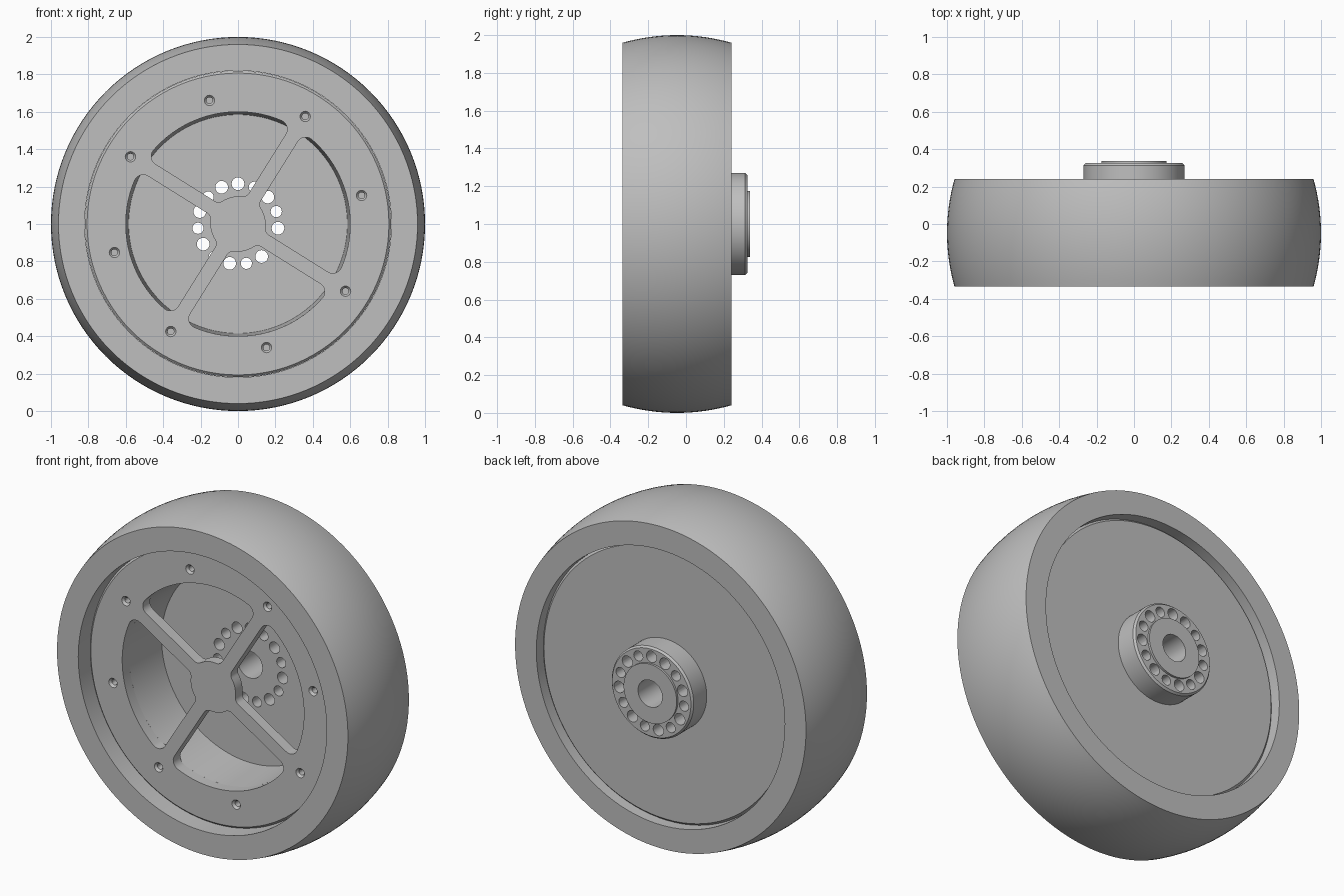
import bpy, bmesh, math
from math import sin, cos, asin, radians, pi
from mathutils import Matrix, Vector

if "Cube" in bpy.data.objects:
    bpy.data.objects.remove(bpy.data.objects["Cube"], do_unlink=True)

grey = bpy.data.materials.new("plain grey")
grey.use_nodes = True
colour = (0.52, 0.52, 0.52, 1)
grey.diffuse_color = colour
grey.node_tree.nodes["Principled BSDF"].inputs["Base Color"].default_value = colour

AXLE = Vector((0, 0, 1))
SPOKE_ANGLE = radians(58)


def finish(bm, name):
    bmesh.ops.recalc_face_normals(bm, faces=bm.faces)
    mesh = bpy.data.meshes.new(name)
    bm.to_mesh(mesh)
    bm.free()
    obj = bpy.data.objects.new(name, mesh)
    bpy.context.collection.objects.link(obj)
    obj.location = AXLE
    mesh.materials.append(grey)
    return obj


def lathe(name, profile, segments=96):
    """Revolve a closed (radius, y) outline about the axle."""
    bm = bmesh.new()
    rings = []
    for i in range(segments):
        a = 2 * pi * i / segments
        rings.append([bm.verts.new((r * cos(a), y, r * sin(a))) for r, y in profile])
    n = len(profile)
    for i, ring in enumerate(rings):
        nxt = rings[(i + 1) % segments]
        for j in range(n):
            k = (j + 1) % n
            bm.faces.new((ring[j], ring[k], nxt[k], nxt[j]))
    return finish(bm, name)


def add_cylinder(bm, r_front, r_back, y0, y1, radius=0, angle=0, segments=20):
    """Cylinder or cone along y, placed on a bolt circle."""
    place = Matrix.Translation((radius * cos(angle), (y0 + y1) / 2, radius * sin(angle)))
    bmesh.ops.create_cone(bm, cap_ends=True, segments=segments, radius1=r_back,
                          radius2=r_front, depth=y1 - y0,
                          matrix=place @ Matrix.Rotation(pi / 2, 4, 'X'))


def cut(target, bm):
    """Subtract a cutter mesh from the target."""
    cutter = finish(bm, "cutter")
    cutter.hide_render = True
    mod = target.modifiers.new("cut", 'BOOLEAN')
    mod.operation, mod.solver, mod.object = 'DIFFERENCE', 'EXACT', cutter
    bpy.context.view_layer.objects.active = target
    bpy.ops.object.modifier_apply(modifier=mod.name)
    bpy.data.objects.remove(cutter, do_unlink=True)


def arc(cx, cy, r, a0, a1, steps):
    return [(cx + r * cos(a0 + (a1 - a0) * i / steps),
             cy + r * sin(a0 + (a1 - a0) * i / steps)) for i in range(steps + 1)]


def window_outline(half_spoke, r_in, r_out, f_in, f_out):
    """Rounded sector between two spokes that are a quarter turn apart."""
    co = asin((half_spoke + f_out) / (r_out - f_out))
    ci = asin((half_spoke + f_in) / (r_in + f_in))
    do, di = r_out - f_out, r_in + f_in
    q = pi / 2
    pts = arc(do * cos(co), do * sin(co), f_out, -q, co, 7)
    pts += arc(0, 0, r_out, co, q - co, 24)[1:-1]
    pts += arc(do * sin(co), do * cos(co), f_out, q - co, pi, 7)
    pts += arc(di * sin(ci), di * cos(ci), f_in, pi, 3 * q - ci, 6)
    pts += arc(0, 0, r_in, q - ci, ci, 6)[1:-1]
    pts += arc(di * cos(ci), di * sin(ci), f_in, ci + pi, 3 * q, 6)
    return pts


# Tyre with a crowned tread
mid, half = -0.0475, 0.2875
tread = [(1 - 0.04 * (t / 8) ** 2, mid + half * t / 8) for t in range(-8, 9)]
tyre = lathe("tyre", tread + [(0.82, mid + half), (0.82, mid - half)], 128)

# Wheel body: rim barrel, back disc and stepped hub with open bore
body = lathe("wheel_body", [
    (0.08, 0.115), (0.585, 0.115), (0.6, -0.17), (0.819, -0.17), (0.819, 0.175),
    (0.805, 0.19), (0.27, 0.19), (0.27, 0.313), (0.26, 0.325),
    (0.175, 0.325), (0.175, 0.338), (0.08, 0.338)])

# Ring of through holes in the hub
holes = bmesh.new()
for i in range(15):
    add_cylinder(holes, 0.034 - 0.004 * (i % 2), 0.034 - 0.004 * (i % 2),
                 0.05, 0.4, 0.215, pi / 2 - i * 2 * pi / 15)
cut(body, holes)

# Front cover with bevelled rim
bm = bmesh.new()
add_cylinder(bm, 0.819, 0.819, -0.225, -0.169, segments=96)
add_cover = finish(bm, "spoked_cover")
bm = bmesh.new()
bm.from_mesh(add_cover.data)
front_rim = [e for e in bm.edges if all(v.co.y < -0.2 for v in e.verts)]
bmesh.ops.translate(bm, verts=list({v for e in front_rim for v in e.verts}), vec=(0, -0.01, 0))
bmesh.ops.bevel(bm, geom=front_rim, offset=0.012, segments=1, affect='EDGES')
bm.to_mesh(add_cover.data)
bm.free()
cover = add_cover

# Four windows between the spokes
windows = bmesh.new()
outline = window_outline(0.038, 0.148, 0.6, 0.04, 0.05)
for i in range(4):
    a = SPOKE_ANGLE + i * pi / 2
    face = windows.faces.new([windows.verts.new(
        (x * cos(a) - z * sin(a), -0.3, x * sin(a) + z * cos(a))) for x, z in outline])
    ext = bmesh.ops.extrude_face_region(windows, geom=[face], use_keep_orig=True)
    moved = [g for g in ext["geom"] if isinstance(g, bmesh.types.BMVert)]
    bmesh.ops.translate(windows, verts=moved, vec=(0, 0.2, 0))
cut(cover, windows)

# Countersunk screw holes in the cover
for radii, y0, y1 in (((0.017, 0.017), -0.26, -0.185), ((0.036, 0.016), -0.245, -0.22)):
    screws = bmesh.new()
    for i in range(8):
        add_cylinder(screws, *radii, y0, y1, 0.678, SPOKE_ANGLE + i * pi / 4, 16)
    cut(cover, screws)

# Smooth round surfaces, crisp edges
for obj in (tyre, body, cover):
    bpy.ops.object.select_all(action='DESELECT')
    obj.select_set(True)
    bpy.context.view_layer.objects.active = obj
    bpy.ops.object.shade_smooth_by_angle(angle=radians(30))
